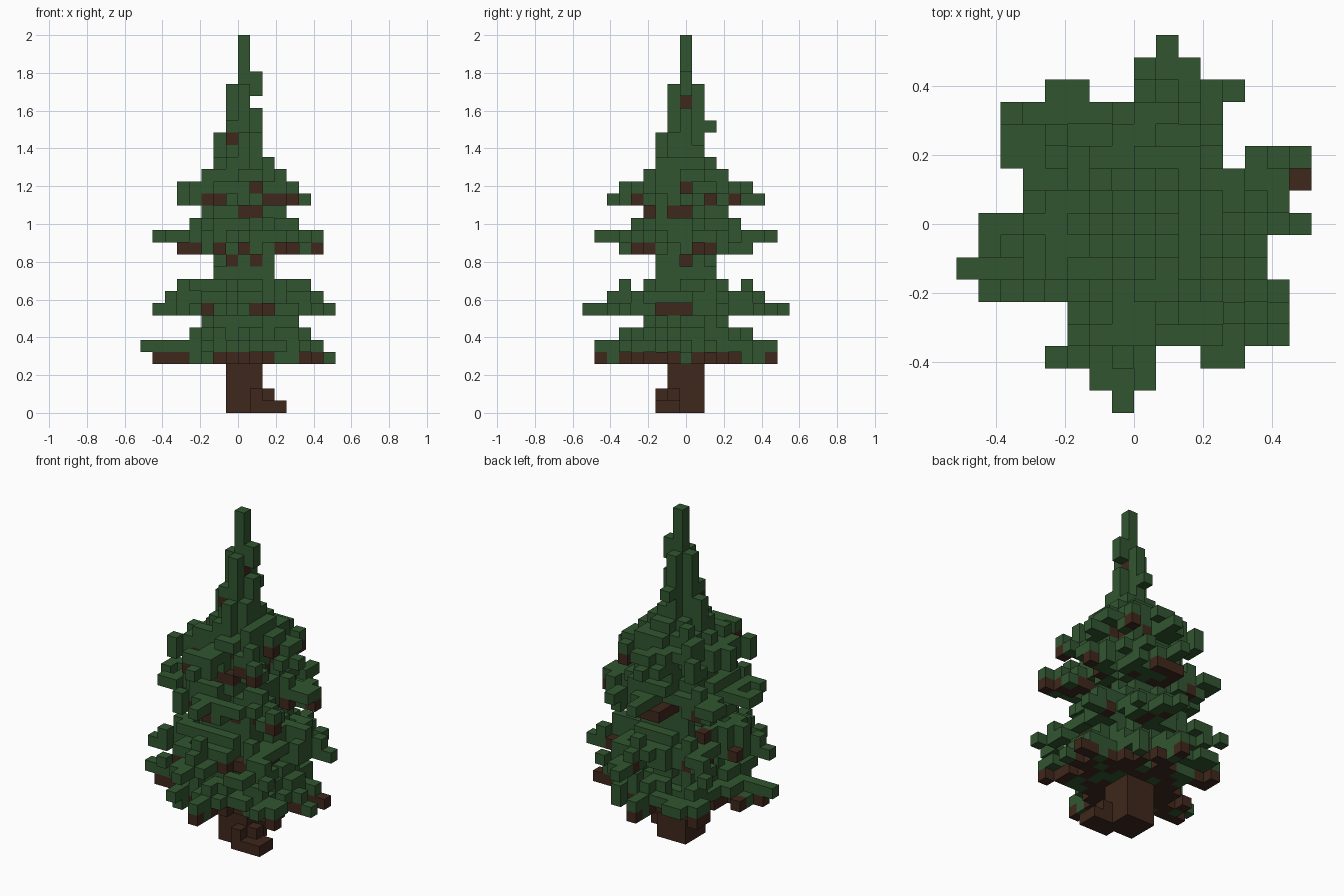
import bpy
import bmesh
import math
import random
from mathutils import Vector

random.seed(5)
UNIT = 2 / 31  # edge length of one block

cube = bpy.data.objects.get("Cube")
if cube:
    bpy.data.objects.remove(cube, do_unlink=True)


def make_material(name, color):
    mat = bpy.data.materials.new(name)
    mat.use_nodes = True
    mat.diffuse_color = color
    shader = next(n for n in mat.node_tree.nodes if n.type == 'BSDF_PRINCIPLED')
    shader.inputs["Base Color"].default_value = color
    shader.inputs["Roughness"].default_value = 0.9
    return mat


GREEN, BROWN = 0, 1
materials = [make_material("needle green", (0.031, 0.092, 0.03, 1)),
             make_material("bark brown", (0.049, 0.021, 0.012, 1))]

# Outline of the whole crown: block row -> spans of block columns
outline = {
    8: [(1, 1)], 7: [(0, 2)], 6: [(-4, -3), (0, 4)], 5: [(-6, 3)], 4: [(-6, 3)],
    3: [(-6, 3), (5, 7)], 2: [(-5, 7)], 1: [(-5, 6)], 0: [(-7, 7)],
    -1: [(-7, 5)], -2: [(-8, 5)], -3: [(-7, 6)], -4: [(-3, 6)], -5: [(-3, 6)],
    -6: [(-4, 0), (3, 4)], -7: [(-2, 0)], -8: [(-1, -1)],
}
footprint = {(x, y) for y, spans in outline.items()
             for a, b in spans for x in range(a, b + 1)}

# Layer height -> core radius, left limit, right limit, depth limit
layers = {
    4: (4.5, -7, 7, 7), 5: (4.7, -8, 6, 7), 6: (3.8, -4, 5, 5), 7: (3, -3, 4, 3),
    8: (3.4, -7, 7, 8), 9: (4.2, -6, 6, 6), 10: (3.5, -5, 5, 3),
    11: (2.3, -2, 2, 2), 12: (2.3, -2, 2, 2),
    13: (3, -5, 6, 5), 14: (3.9, -7, 6, 7), 15: (3.4, -4, 4, 4), 16: (3, -3, 3, 3),
    17: (3.1, -5, 5, 6), 18: (3.4, -5, 4, 5), 19: (3, -3, 3, 3), 20: (2, -2, 2, 2),
}

# Tier name -> its layers and the tips of its boughs
tiers = {
    "lowest_boughs": (range(4, 8), [(7, 2), (7, 0), (0, 7), (0, -7), (-8, -2), (-5, 5),
                                    (3, 5), (6, -4), (-3, -5)]),
    "lower_boughs": (range(8, 13), [(7, 3), (1, 8), (-1, -8), (-7, -3), (-6, 5),
                                    (6, -5), (4, 6), (-4, -6)]),
    "upper_boughs": (range(13, 17), [(6, 2), (-7, 0), (0, 7), (0, -7), (3, 5),
                                     (-6, 4), (6, -4), (-6, -3), (-3, -5)]),
    "top_boughs": (range(17, 21), [(5, 1), (-5, -3), (0, 6), (-1, -6), (3, 4),
                                   (4, -4), (-4, 4), (-5, 0)]),
}
BRANCH_LAYERS = {4, 8, 13, 17}

# Bare bark on the outermost blocks: layer -> columns (front), rows (left side)
front_bark = {4: (-7, -6, -5, -2, -1, 0, 1, 2, 5), 8: (-4, -3, 1, 2), 12: (-1, 1),
              13: (-5, -4, -2, 0, 3, 4), 16: (0, 1), 17: (-3, -2, 2, 3),
              18: (1,), 22: (-1,)}
side_bark = {4: (-7, -5, -4, -3, -2, -1, 1, 2, 3, 4, 7), 8: (-2, -1, 0), 12: (0,),
             13: (-4, -3, -2, 1, 2), 15: (-1,), 16: (-1, 0),
             17: (-4, 1, 2, 3, 4), 18: (0,), 20: (0,), 21: (1,), 25: (0,)}
BARE_TIP = (7, 2, 4)  # the one bough end without needles above it

blocks = {}  # (x, y, z) -> [part name, colour]


def allowed(x, y, z):
    core, left, right, depth = layers[z]
    return left <= x <= right and abs(y) <= depth and (x, y) in footprint


def put(part, x, y, z, color=GREEN):
    blocks.setdefault((x, y, z), [part, color])


def bark_or_needles(chance):
    return BROWN if random.random() < chance else GREEN


def add_core(part, z):
    """Ragged disc of needles around the trunk."""
    radius = layers[z][0]
    for x, y in sorted(footprint):
        d = math.hypot(x, y)
        ragged = d > radius - 0.8 and random.random() < 0.3
        if d <= radius and not ragged and allowed(x, y, z):
            chance = 0.9 if z == 4 else 0.06
            put(part, x, y, z, BROWN if d < 1.2 else bark_or_needles(chance))


def add_bough(part, z, tip, scale):
    """Straight bough from the trunk, thickened along its inner part."""
    end = Vector(tip) * scale
    steps = max(1, round(max(abs(end.x), abs(end.y))))
    side = (0, 1) if abs(end.x) > abs(end.y) else (1, 0)
    for i in range(1, steps + 1):
        t = i / steps
        x, y = round(end.x * t), round(end.y * t)
        if not allowed(x, y, z):
            continue
        chance = 0.8 if z == 4 else 0.5 if z in BRANCH_LAYERS and 0.3 < t < 0.8 else 0
        put(part, x, y, z, bark_or_needles(chance))
        for s in (-1, 1):
            sx, sy = x + s * side[0], y + s * side[1]
            if t < 0.85 and random.random() < 0.5 and allowed(sx, sy, z):
                put(part, sx, sy, z, bark_or_needles(chance))


# Trunk with a small root flare
for z in range(4):
    for x in range(-1, 2):
        for y in range(-1, 2):
            put("trunk", x, y, z, BROWN)
for x in range(1, 4):
    for y in (-2, -1):
        put("trunk", x, y, 0, BROWN)
for x, y in ((1, -2), (2, -1)):
    put("trunk", x, y, 1, BROWN)

# Spire: columns of needles, each with its own top
spire_tops = {(0, 0): 31, (-1, 0): 27, (0, -1): 27, (0, 1): 27, (1, 0): 25,
              (-1, -1): 24, (1, -1): 23, (1, 1): 22, (-1, 1): 21,
              (-2, 0): 23, (0, -2): 23, (2, 0): 21, (0, 2): 21}
for (x, y), top in spire_tops.items():
    for z in range(20, top):
        put("spire", x, y, z)
for cell in ((1, 0, 26), (1, 0, 27), (0, 2, 23)):
    put("spire", *cell)

# Tiers of boughs
for part, (heights, tips) in tiers.items():
    reach = {z: max(-layers[z][1], *layers[z][2:]) for z in heights}
    for z in heights:
        for tip in tips:
            add_bough(part, z, tip, min(1, (reach[z] + 0.9) / max(reach.values())))
        add_core(part, z)
for cell in ((1, 5, 10), (-1, -5, 10)):
    put("lower_boughs", *cell)

# Twigs that fill out the crown's outline
covered = {(x, y) for x, y, z in blocks}
for x, y in sorted(footprint - covered):
    options = [(p, z) for p, z in (("lowest_boughs", 5), ("lower_boughs", 8),
                                   ("upper_boughs", 14)) if allowed(x, y, z)]
    near = [(p, z) for p, z in options
            if any((x + a, y + b, z) in blocks
                   for a, b in ((1, 0), (-1, 0), (0, 1), (0, -1)))]
    part, z = random.choice(near or options)
    put(part, x, y, z)

# Outermost blocks of the crown: needles, with bark where it shows through
front, side, top = {}, {}, {}
for x, y, z in blocks:
    front[x, z] = min(y, front.get((x, z), y))
    side[y, z] = max(x, side.get((y, z), x))
    top[x, y] = max(z, top.get((x, y), z))
faced = [((x, y, z), x in front_bark.get(z, ())) for (x, z), y in front.items() if z > 3]
faced += [((x, y, z), y in side_bark.get(z, ())) for (y, z), x in side.items() if z > 3]
for cell, bare in sorted(faced, key=lambda f: f[1]):
    blocks[cell][1] = BROWN if bare else GREEN
for (x, y), z in top.items():
    blocks[x, y, z][1] = BROWN if (x, y, z) == BARE_TIP or z < 4 else GREEN


def build(part):
    """Mesh of one part, with only the exposed sides of its blocks."""
    bm = bmesh.new()
    corners = {}

    def corner(p):
        if p not in corners:
            x, y, z = p
            corners[p] = bm.verts.new((x * UNIT, (y - 0.5) * UNIT, z * UNIT))
        return corners[p]

    for cell, (owner, color) in blocks.items():
        for axis, step in [(a, s) for a in range(3) for s in (0, 1)]:
            beside = list(cell)
            beside[axis] += 1 if step else -1
            if owner != part or tuple(beside) in blocks:
                continue
            ring = []
            for u, v in ((0, 0), (1, 0), (1, 1), (0, 1)):
                p = list(cell)
                p[axis] += step
                p[(axis + 1) % 3] += u
                p[(axis + 2) % 3] += v
                ring.append(corner(tuple(p)))
            bm.faces.new(ring if step else ring[::-1]).material_index = color
    mesh = bpy.data.meshes.new(part)
    bm.to_mesh(mesh)
    bm.free()
    for mat in materials:
        mesh.materials.append(mat)
    bpy.context.collection.objects.link(bpy.data.objects.new(part, mesh))


for part in ["trunk", *tiers, "spire"]:
    build(part)
